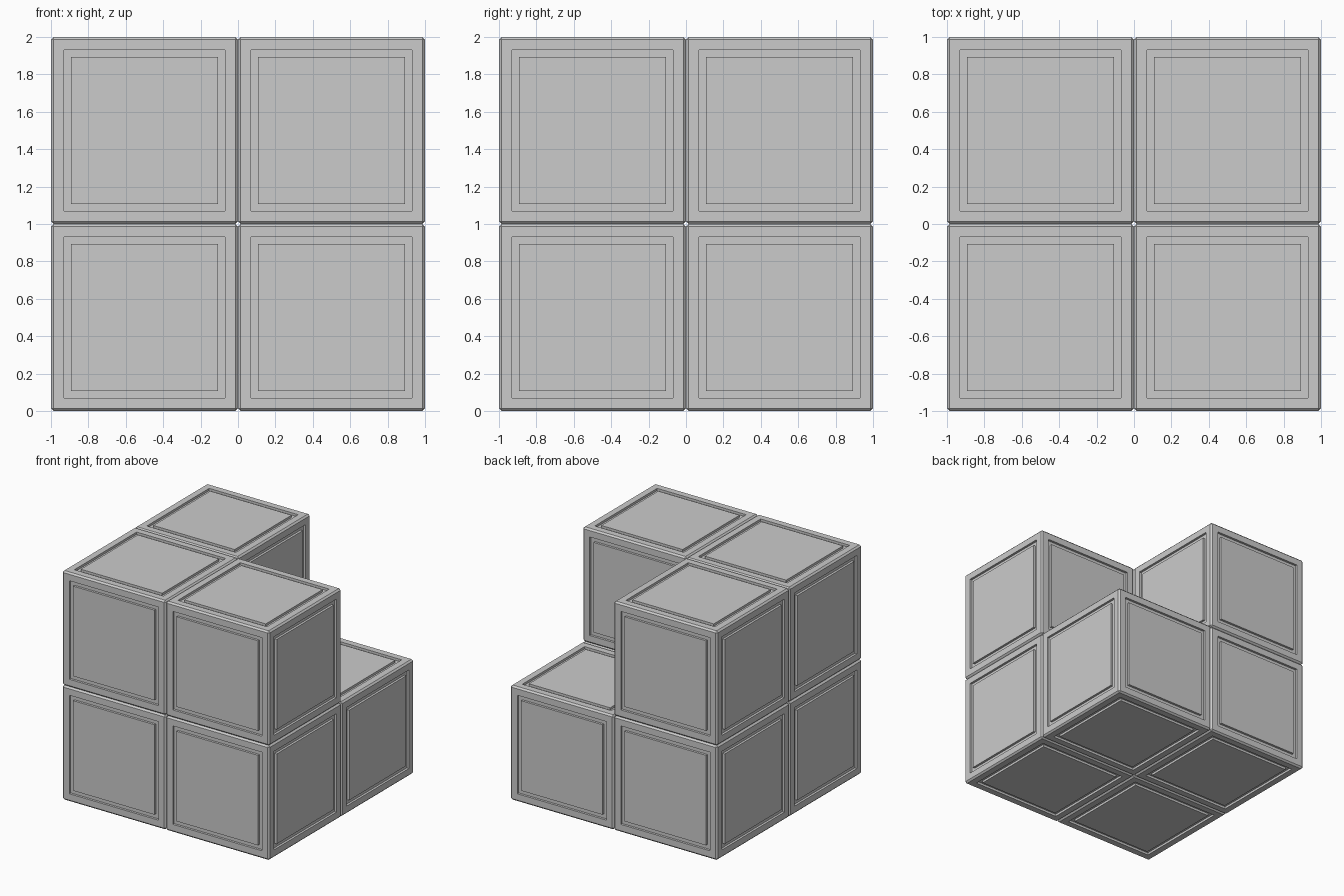
import bpy, bmesh

if "Cube" in bpy.data.objects:
    bpy.data.objects.remove(bpy.data.objects["Cube"])

BEVEL = 0.014      # chamfer on every cube edge
RIM = 0.07         # frame width, measured from cube side
GROOVE = 0.037     # groove width
DEPTH = 0.02       # groove depth


def block_mesh():
    bm = bmesh.new()
    bmesh.ops.create_cube(bm, size=1.0)
    # chamfered edges
    bmesh.ops.bevel(bm, geom=bm.edges[:], offset=BEVEL, offset_type='OFFSET',
                    segments=1, affect='EDGES')
    # framed panel with a square-walled groove on each side
    for f in [f for f in bm.faces if f.calc_area() > 0.5]:
        n = f.normal.copy()
        for width, move in ((RIM - BEVEL, 0), (0, -DEPTH), (GROOVE, 0), (0, DEPTH)):
            if width:
                bmesh.ops.inset_region(bm, faces=[f], thickness=width, use_even_offset=True)
            else:
                # zero-width inset makes the straight wall
                bmesh.ops.inset_individual(bm, faces=[f], thickness=0.0)
                bmesh.ops.translate(bm, verts=f.verts[:], vec=n * move)
    bmesh.ops.recalc_face_normals(bm, faces=bm.faces[:])
    me = bpy.data.meshes.new("panelled_block")
    bm.to_mesh(me)
    bm.free()
    return me


mesh = block_mesh()

# 2 x 2 x 2 stack with the upper back right block left out
for z, level in ((0.5, "lower"), (1.5, "upper")):
    for y, depth in ((-0.5, "front"), (0.5, "back")):
        for x, side in ((-0.5, "left"), (0.5, "right")):
            if (level, depth, side) == ("upper", "back", "right"):
                continue
            ob = bpy.data.objects.new(f"{level}_{depth}_{side}_block", mesh)
            ob.location = (x, y, z)
            bpy.context.collection.objects.link(ob)
